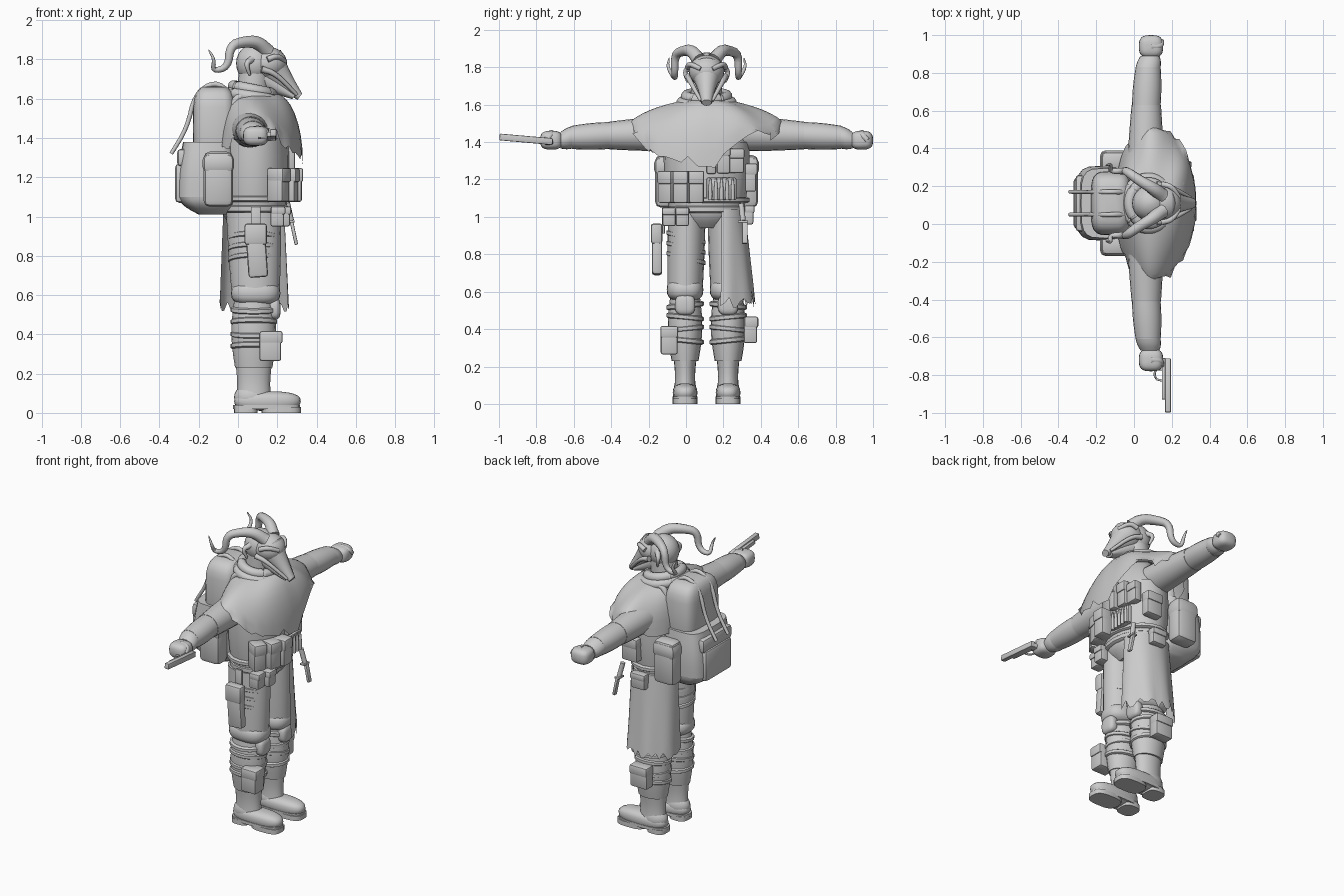
import bpy, bmesh, math, random
from mathutils import Vector, Matrix

random.seed(4)
if "Cube" in bpy.data.objects:
    bpy.data.objects.remove(bpy.data.objects["Cube"])

MID = .11  # sideways middle of the body
X, Y, Z = Vector((1, 0, 0)), Vector((0, 1, 0)), Vector((0, 0, 1))
SIDES = {"right": -1, "left": 1}

shade = .6
grey = bpy.data.materials.new("plain_grey")
grey.use_nodes = True
grey.diffuse_color = (shade, shade, shade, 1)
grey.node_tree.nodes["Principled BSDF"].inputs["Base Color"].default_value = (shade, shade, shade, 1)


def finish(name, bm, angle=40):
    bmesh.ops.recalc_face_normals(bm, faces=bm.faces)
    mesh = bpy.data.meshes.new(name)
    bm.to_mesh(mesh)
    bm.free()
    mesh.shade_smooth()
    mesh.set_sharp_from_angle(angle=math.radians(angle))
    mesh.materials.append(grey)
    bpy.context.collection.objects.link(bpy.data.objects.new(name, mesh))


def skin(bm, loops, caps=True):
    """Join closed loops of vertices with quads."""
    for lower, upper in zip(loops, loops[1:]):
        for i in range(len(lower)):
            j = (i + 1) % len(lower)
            bm.faces.new((lower[i], lower[j], upper[j], upper[i]))
    if caps:
        bm.faces.new(loops[0])
        bm.faces.new(loops[-1])


def rounded(value, power):
    return math.copysign(abs(value) ** (2 / power), value)


def loft(name, rings, u=X, v=Y, sides=20, power=2):
    """Rings are (centre, radius along u, radius along v)."""
    bm, loops = bmesh.new(), []
    for centre, ru, rv in rings:
        angles = [math.tau * i / sides for i in range(sides)]
        loops.append([bm.verts.new(centre + u * ru * rounded(math.cos(a), power)
                                   + v * rv * rounded(math.sin(a), power)) for a in angles])
    skin(bm, loops)
    finish(name, bm)


def limb(name, start, end, first, last, bulge=0, u=X, v=Y, power=2, steps=8):
    """Tapered solid between two points, swelling in the middle."""
    rings = []
    for k in range(steps + 1):
        t = k / steps
        swell = bulge * math.sin(math.pi * t)
        ru, rv = (a + (b - a) * t + swell for a, b in zip(first, last))
        rings.append((Vector(start).lerp(Vector(end), t), ru, rv))
    loft(name, rings, u, v, power=power)


def dome(name, centre, radii, power=2, steps=12):
    """Rounded blob; a higher power makes it boxier."""
    rings = []
    for k in range(steps + 1):
        lat = math.radians(86) * (2 * k / steps - 1)
        wide = rounded(math.cos(lat), power)
        rings.append((Vector(centre) + Z * radii[2] * rounded(math.sin(lat), power),
                      radii[0] * wide, radii[1] * wide))
    loft(name, rings, power=power, sides=24)


def tube(name, points, first, last, sides=10):
    """Round tube along corner-cut points, tapering evenly."""
    pts = [Vector(p) for p in points]
    for _ in range(2):
        cut = [a.lerp(b, f) for a, b in zip(pts, pts[1:]) for f in (.25, .75)]
        pts = [pts[0], *cut, pts[-1]]
    bm, loops = bmesh.new(), []
    for k, p in enumerate(pts):
        along = (pts[min(k + 1, len(pts) - 1)] - pts[max(k - 1, 0)]).normalized()
        side = along.cross(Y if abs(along.y) < .8 else Z).normalized()
        up = side.cross(along)
        radius = first + (last - first) * k / (len(pts) - 1)
        angles = [math.tau * i / sides for i in range(sides)]
        loops.append([bm.verts.new(p + (side * math.cos(a) + up * math.sin(a)) * radius) for a in angles])
    skin(bm, loops)
    finish(name, bm)


def box(name, centre, size, bevel=.01, turn=0, axis="Y"):
    bm = bmesh.new()
    bmesh.ops.create_cube(bm, size=1, matrix=Matrix.Diagonal((*size, 1)))
    bmesh.ops.bevel(bm, geom=bm.edges[:], offset=bevel, segments=2, affect="EDGES", profile=.5)
    bm.transform(Matrix.Translation(centre) @ Matrix.Rotation(math.radians(turn), 4, axis))
    finish(name, bm)


def pouch(name, centre, size, out=X, turn=0):
    """Bevelled pouch with a thin lid over its top."""
    box(name, centre, size, turn=turn, axis="Z")
    box(name + "_lid", Vector(centre) + Z * size[2] * .3 + out * .004,
        Vector((size[0], size[1], size[2] * .42)) + Vector((.005, .005, 0)), turn=turn, axis="Z")


def band(name, centre, ru, rv, height=.03, lean=0):
    """Strap around a limb, leaning along the y axis."""
    rings = [(Vector(centre) + Z * height * f, ru - inset, rv - inset)
             for f, inset in ((-.5, .01), (-.3, 0), (.3, 0), (.5, .01))]
    loft(name, rings, v=Vector((0, 1, lean)))


# Legs and boots
for side, s in SIDES.items():
    y = MID + s * .115
    limb(side + "_thigh", (.09, y, .6), (.08, y - s * .01, 1.02), (.122, .094), (.14, .1), .002)
    dome(side + "_trouser_fold", (.09, y, .61), (.126, .098, .065), 2.6)
    limb(side + "_calf", (.08, y, .23), (.08, y, .57), (.095, .072), (.1, .08), .016)
    limb(side + "_boot_shaft", (.08, y, .06), (.08, y, .23), (.09, .06), (.09, .06), -.006)
    dome(side + "_boot_ankle", (.07, y, .08), (.09, .06, .07))
    dome(side + "_boot_foot", (.15, y, .06), (.17, .066, .05), 2.6)
    limb(side + "_boot_sole", (.145, y, .02), (.145, y, .04), (.17, .066), (.17, .066), power=3)
    limb(side + "_boot_heel", (.04, y, 0), (.04, y, .03), (.06, .06), (.06, .06), power=3)
    limb(side + "_boot_tread", (.22, y, 0), (.22, y, .03), (.1, .066), (.1, .066), power=3)
    # Knee pad and calf straps
    dome(side + "_knee_pad", (.185, y, .53), (.032, .054, .055), 3)
    for i in range(4):
        band(f"{side}_calf_strap_{i}", (.08, y, .34 + .062 * i), .118, .1, lean=.1 * s * (-1) ** i)
for i in range(3):
    band(f"right_thigh_strap_{i}", (.08, 0, .78 + .055 * i), .132, .105, lean=-.25)

# Torso, belt and neck
limb("hips", (.08, MID, .94), (.08, MID, 1.06), (.1, .12), (.16, .2), .02)
limb("torso", (.085, MID, 1.03), (.085, MID, 1.4), (.16, .2), (.17, .23), .01)
limb("shoulders", (.085, MID, 1.4), (.08, MID, 1.6), (.17, .22), (.09, .1), .01)
limb("neck", (.07, MID, 1.58), (.085, MID, 1.74), (.085, .085), (.08, .08))
band("belt", (.085, MID, 1.04), .17, .21, .04)
band("vest_hem", (.085, MID, 1.09), .18, .23)

# Ragged shoulder cape, shorter over the left chest
bm, loops, count, levels = bmesh.new(), [], 56, 8
rag = [random.uniform(-1, 1) for _ in range(count)]
for k in range(levels + 1):
    t = k / levels
    reach, curve = math.sin(math.pi / 2 * t), 1 - math.cos(math.pi / 2 * t)
    loop = []
    for i in range(count):
        c, s = math.cos(math.tau * i / count), math.sin(math.tau * i / count)
        edge = .03 * rag[i] * (k == levels)
        spread = reach + (t - reach) * .4 * abs(s)
        drop = curve + (t - curve) * .6 * s * s
        rx = .1 + (.14 if c > 0 else .09) * spread
        ry = .11 + .31 * spread + edge
        length = .3 - .17 * abs(s) ** 5 + .04 * max(c, 0) ** 8 - edge
        if c > 0 and s > .2:
            length -= .12 * math.sin(math.pi * s) ** 2
        loop.append(bm.verts.new((.09 + rx * c, MID + ry * s, 1.625 - length * drop)))
    loops.append(loop)
skin(bm, loops, caps=False)
finish("ragged_cape", bm, 60)
dome("cape_button", (.25, .21, 1.555), (.02, .025, .02))

# Rolled scarf
for i, r in enumerate((.135, .11)):
    turns = [math.tau * j / 16 for j in range(17)]
    ring = [(.075 + r * .9 * math.cos(a), MID + r * math.sin(a), 1.61 + .035 * i - .02 * math.cos(a))
            for a in turns]
    tube(f"scarf_roll_{i}", ring, .03, .03)

# Arms and fists
for side, s in SIDES.items():
    shoulder, elbow, cuff, wrist = (Vector((x, MID + s * d, z)) for x, d, z in (
        (.06, .1, 1.45), (.065, .52, 1.435), (.075, .72, 1.425), (.085, .78, 1.41)))
    limb(side + "_sleeve", shoulder, elbow, (.1, .1), (.078, .074), .003, X, Z)
    limb(side + "_forearm", elbow, cuff, (.076, .072), (.066, .062), .004, X, Z)
    limb(side + "_cuff", cuff, wrist, (.066, .06), (.05, .044), .004, X, Z)
    fist = wrist + Vector((.005, s * .05, 0))
    dome(side + "_fist", fist, (.064, .06, .05), 3)
    tube(side + "_thumb", [fist + Z * .035, fist + X * .05 + Z * .03, fist + X * .055 + Y * s * .03], .02, .015)

# Pistol lying flat in the right fist
box("pistol_slide", (.18, -.855, 1.415), (.03, .285, .036), .005, -5, "X")
box("pistol_frame", (.16, -.83, 1.41), (.026, .2, .026), .005, -5, "X")
box("pistol_grip", (.125, -.735, 1.4), (.1, .05, .03))
guard = Vector((.15, -.77, 1.4))
tube("trigger_guard", [guard, guard - X * .04, guard - X * .04 - Y * .05, guard - Y * .06], .006, .006)

# Skull mask with long snout
tilt_up = Vector((.6, 0, .8))
dome("hooded_head", (.085, MID, 1.78), (.095, .095, .1))
dome("skull_mask", (.15, MID, 1.78), (.1, .095, .085))
limb("snout", (.16, MID, 1.775), (.315, MID, 1.61), (.085, .095), (.026, .02), -.006, Y, tilt_up)
limb("lower_jaw", (.13, MID, 1.7), (.285, MID, 1.61), (.06, .06), (.03, .015), 0, Y, tilt_up)
for side, s in SIDES.items():
    def at(x, out, z):
        return (x, MID + s * out, z)
    tube(side + "_brow", [at(.15, .1, 1.8), at(.2, .09, 1.82), at(.24, .03, 1.79)], .016, .012)
    tube(side + "_cheek", [at(.12, .1, 1.75), at(.19, .09, 1.73), at(.3, .03, 1.62)], .018, .008)
    tube(side + "_ear", [at(.07, .08, 1.8), at(.04, .12, 1.78), at(.06, .1, 1.72)], .02, .006)
    tube(side + "_horn", [at(.15, .04, 1.84), at(.1, .08, 1.89), at(.03, .12, 1.89), at(-.04, .17, 1.87),
                          at(-.05, .17, 1.76), at(-.13, .17, 1.74), at(-.12, .21, 1.8),
                          at(-.15, .2, 1.85)], .04, .002)

# Backpack
limb("pack_base", (-.13, MID, 1.01), (-.16, MID, 1.1), (.07, .12), (.15, .195), .02, power=4)
limb("pack_body", (-.16, MID, 1.1), (-.15, MID, 1.38), (.15, .195), (.13, .185), .008, power=4)
dome("pack_top", (-.12, MID, 1.45), (.11, .17, .215), 4)
box("pack_back_pocket", (-.285, MID, 1.17), (.07, .27, .2), .02)
box("pack_back_flap", (-.27, MID, 1.3), (.08, .3, .09), .02)
for side, s in SIDES.items():
    pocket = Vector((-.1, MID + s * .22, 1.19))
    box(side + "_pack_pocket", pocket, (.15, .11, .28), .03)
    box(side + "_pack_pocket_lid", pocket + Z * .08, (.16, .12, .1), .03)
    y = MID + s * .06
    tube(side + "_pack_cord", [(-.04, y, 1.63), (-.12, y, 1.69), (-.22, y, 1.62), (-.26, y, 1.45),
                               (-.34, y, 1.32)], .014, .01)
    y = MID + s * .13
    tube(side + "_shoulder_strap", [(-.03, y, 1.55), (0, y, 1.62), (.08, y, 1.6)], .018, .018)

# Chest and belt gear
for i, x in enumerate((.205, .255, .28)):
    pouch(f"ammo_pouch_{i}", (x, -.095 + .075 * i, 1.16), (.09, .08, .17), turn=15 * i - 30)
    pouch(f"chest_pouch_{i}", (.265 - .02 * i, .135 + .065 * i, 1.32 - .01 * i), (.05, .05 + .02 * i, .18 - .025 * i))
box("bullet_panel", (.255, .19, 1.15), (.03, .16, .12))
for i in range(5):
    y = .13 + .03 * i
    limb(f"bullet_{i}", (.275, y, 1.09), (.275, y, 1.21), (.01, .01), (.004, .004), .003)
pouch("left_side_pouch", (.15, .345, 1.21), (.11, .06, .15), Y)
for i in range(2):
    pouch(f"belt_pouch_{i}", (.2 + .03 * i, -.09 + .07 * i, 1), (.07, .07, .1))
pouch("left_belt_pouch", (.1, .335, 1.01), (.1, .05, .1), Y)
tube("knife_handle", [(.25, .295, 1.07), (.27, .305, .98)], .015, .015)
box("knife_guard", (.27, .305, .975), (.035, .055, .012), .004)
box("knife_sheath", (.285, .315, .915), (.018, .03, .12), .005, -12)

# Holster and calf pouches
box("holster", (.095, -.155, .82), (.1, .055, .26), .015, -4)
box("holster_flap", (.09, -.157, .91), (.115, .062, .11), .015)
box("holster_strap", (.09, -.12, .98), (.05, .015, .14), .005)
pouch("right_calf_pouch", (.165, -.09, .34), (.11, .09, .15))
pouch("left_calf_pouch", (.08, .345, .395), (.12, .07, .14), Y)

# Torn waist cloth wrapped around the outer left leg
bm, rows, count, levels = bmesh.new(), [], 26, 6
for k in range(levels + 1):
    t, row = k / levels, []
    for i in range(count):
        a = math.radians(190 * i / (count - 1) - 5)
        torn = random.uniform(-.03, .03) * (k == levels)
        fold = 1 + .03 * t * math.sin(i)
        row.append(bm.verts.new((.08 + (.155 + .02 * t) * fold * math.cos(a),
                                 .2 + (.115 + .055 * t) * fold * math.sin(a), 1.04 - .5 * t + torn)))
    rows.append(row)
for upper, lower in zip(rows, rows[1:]):
    for i in range(count - 1):
        bm.faces.new((upper[i], upper[i + 1], lower[i + 1], lower[i]))
finish("torn_waist_cloth", bm, 60)
